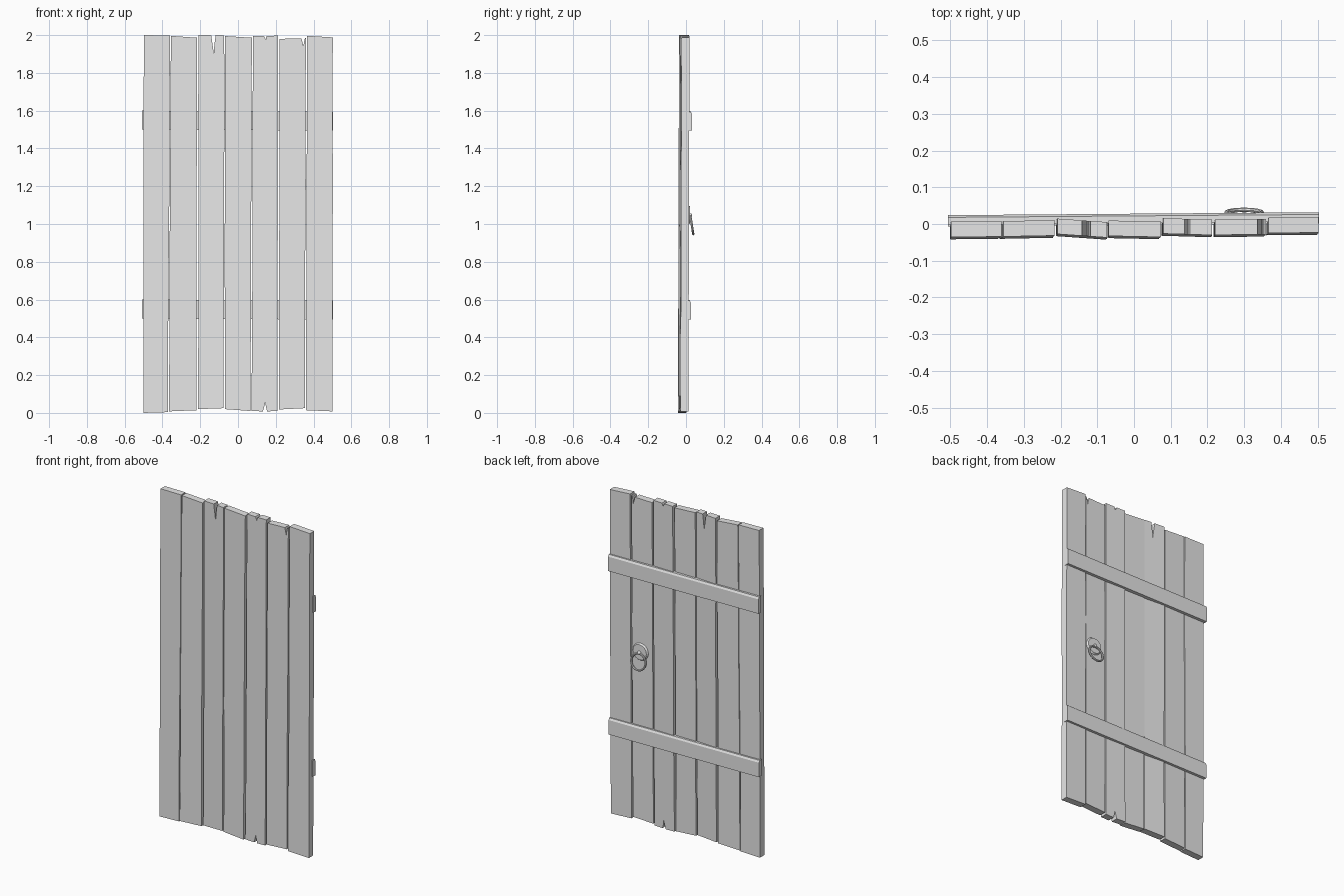
import bpy
import bmesh
import math
import random
from mathutils import Matrix, Vector

random.seed(4)
old = bpy.data.objects.get("Cube")
if old:
    bpy.data.objects.remove(old, do_unlink=True)

GREY = (0.8, 0.8, 0.8, 1.0)
grey = bpy.data.materials.new("plain_grey")
grey.use_nodes = True
grey.diffuse_color = GREY
grey.node_tree.nodes["Principled BSDF"].inputs["Base Color"].default_value = GREY


def finish(bm, name, smooth=False):
    bmesh.ops.recalc_face_normals(bm, faces=bm.faces)
    mesh = bpy.data.meshes.new(name)
    bm.to_mesh(mesh)
    bm.free()
    mesh.materials.append(grey)
    obj = bpy.data.objects.new(name, mesh)
    bpy.context.collection.objects.link(obj)
    if smooth:
        bpy.ops.object.select_all(action="DESELECT")
        obj.select_set(True)
        bpy.context.view_layer.objects.active = obj
        bpy.ops.object.shade_smooth_by_angle(angle=math.radians(35))
    return obj


def prism(name, near, far):
    """Closed solid between two matching outlines."""
    bm = bmesh.new()
    a = [bm.verts.new(p) for p in near]
    b = [bm.verts.new(p) for p in far]
    bm.faces.new(a)
    bm.faces.new(b[::-1])
    for i in range(len(a)):
        j = (i + 1) % len(a)
        bm.faces.new((a[i], b[i], b[j], a[j]))
    return finish(bm, name)


def edge(x_low, x_high, z_low, z_high):
    """Slightly wavering plank edge, from bottom to top."""
    pts = [(x_low, z_low)]
    for t in (0.2, 0.4, 0.6, 0.8):
        x = x_low + (x_high - x_low) * t + random.uniform(-0.002, 0.002)
        pts.append((x, z_low + (z_high - z_low) * t))
    return pts + [(x_high, z_high)]


def split(x, z, half, depth):
    """Jagged crack cut into a plank end, listed from left to right."""
    return [(x - half, z), (x - half * 0.5, z - depth * 0.4),
            (x + half * 0.2, z - depth), (x + half * 0.4, z - depth * 0.5),
            (x + half, z)]


def plank(name, bottom, top, front, slope, top_split=(), low_split=()):
    """bottom and top are (left x, right x, left z, right z)."""
    left = edge(bottom[0], top[0], bottom[2], top[2])
    right = edge(bottom[1], top[1], bottom[3], top[3])
    outline = left + list(top_split) + right[::-1] + list(low_split)[::-1]
    middle = (bottom[0] + top[1]) / 2

    def place(thickness):
        return [(x, front + slope * (x - middle) + 0.003 * (z - 1) + thickness, z)
                for x, z in outline]
    prism(name, place(0), place(0.042))


# Seven vertical planks
plank("plank_1", (-0.5, -0.37, 0, 0.004), (-0.498, -0.361, 2, 1.998), -0.038, 0.01)
plank("plank_2", (-0.366, -0.22, 0.008, 0.014), (-0.355, -0.217, 1.996, 1.986), -0.036, 0.02)
plank("plank_3", (-0.212, -0.076, 0.02, 0.025), (-0.209, -0.073, 2, 1.999), -0.035, -0.07,
      top_split=split(-0.13, 2, 0.012, 0.1))
plank("plank_4", (-0.07, 0.066, 0.02, 0.01), (-0.069, 0.074, 1.995, 1.986), -0.037, -0.02)
plank("plank_5", (0.071, 0.208, 0.01, 0.01), (0.08, 0.212, 1.996, 1.997), -0.031, -0.03,
      top_split=split(0.145, 1.996, 0.008, 0.02),
      low_split=split(0.143, 0.008, 0.011, -0.05))
plank("plank_6", (0.216, 0.354, 0.018, 0.025), (0.221, 0.36, 1.98, 1.986), -0.032, 0.01,
      top_split=split(0.345, 1.983, 0.009, 0.045))
plank("plank_7", (0.361, 0.499, 0.014, 0.008), (0.366, 0.502, 1.996, 1.988), -0.027, 0.01)


# Two chamfered battens across the back
def batten(name, z, back):
    def section(x, shift, drop):
        y = back + shift
        return [(x, y - 0.026, z + drop), (x, y, z + drop), (x, y, z + drop + 0.088),
                (x, y - 0.006, z + drop + 0.1), (x, y - 0.026, z + drop + 0.1)]
    prism(name, section(-0.507, -0.004, 0), section(0.504, 0.004, -0.006))


batten("upper_batten", 1.5, 0.028)
batten("lower_batten", 0.5, 0.023)

# Round back plate of the handle
bm = bmesh.new()
bmesh.ops.create_cone(bm, cap_ends=True, segments=24, radius1=0.053, radius2=0.046,
                      depth=0.01,
                      matrix=Matrix.Translation((0.3, 0.015, 1.048))
                      @ Matrix.Rotation(-math.pi / 2, 4, "X"))
finish(bm, "handle_plate")

# Stud holding the ring
bm = bmesh.new()
bmesh.ops.create_uvsphere(bm, u_segments=12, v_segments=8, radius=0.011,
                          matrix=Matrix.Translation((0.3, 0.022, 1.046)))
finish(bm, "handle_stud", smooth=True)

# Hanging ring, leaning away from the door at its foot
bm = bmesh.new()
SEG, SIDES, RADIUS, TUBE = 28, 8, 0.048, 0.006
tilt = Matrix.Translation((0.3, 0.031, 0.993)) @ Matrix.Rotation(math.radians(9), 4, "X")
rings = []
for i in range(SEG):
    a = math.tau * i / SEG
    row = []
    for j in range(SIDES):
        b = math.tau * j / SIDES
        r = RADIUS + TUBE * math.cos(b)
        row.append(bm.verts.new(tilt @ Vector((r * math.cos(a), TUBE * math.sin(b), r * math.sin(a)))))
    rings.append(row)
for i in range(SEG):
    nxt = rings[(i + 1) % SEG]
    for j in range(SIDES):
        k = (j + 1) % SIDES
        bm.faces.new((rings[i][j], nxt[j], nxt[k], rings[i][k]))
finish(bm, "handle_ring", smooth=True)
